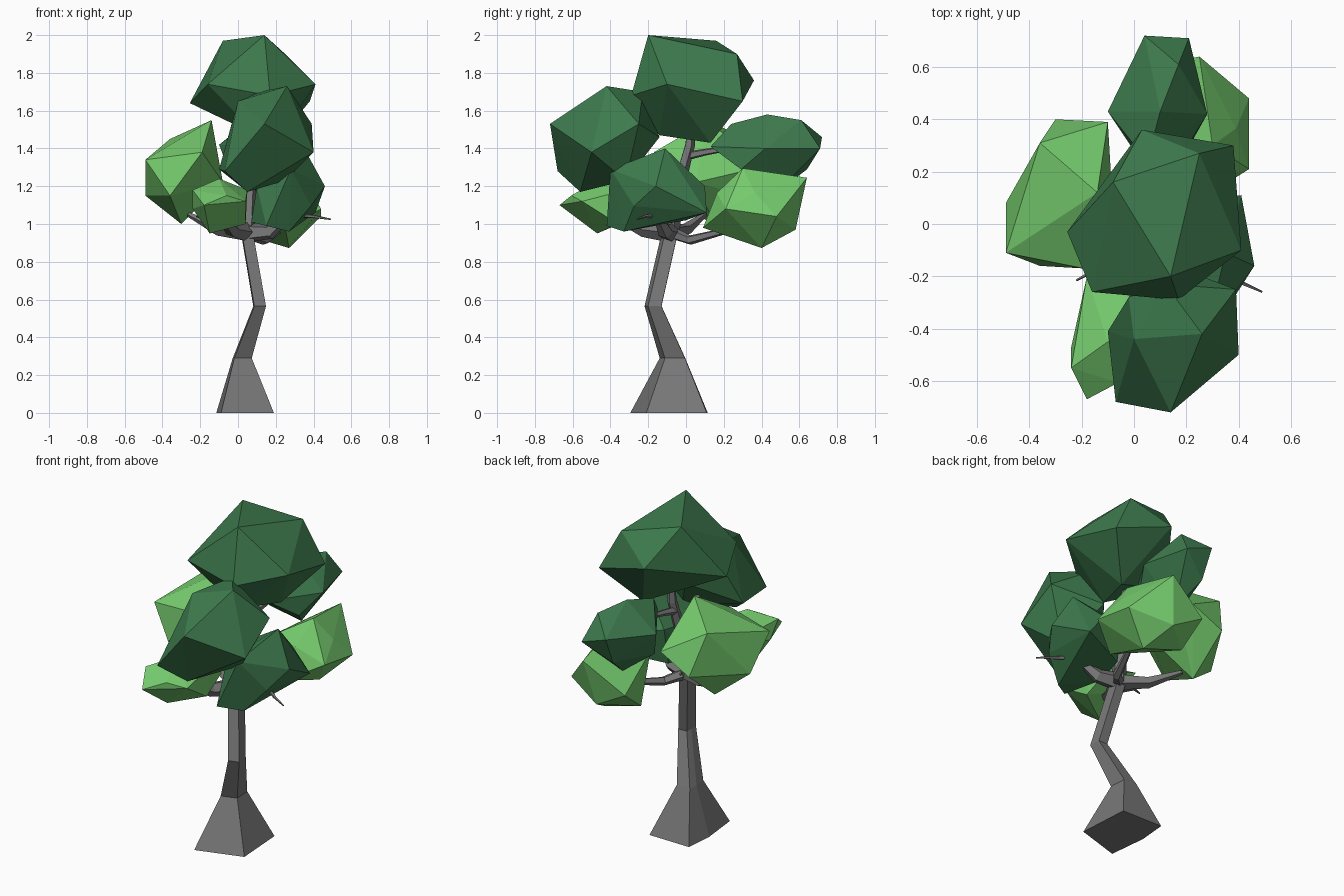
import bpy, bmesh
from math import cos, sin, tau
from mathutils import Vector

cube = bpy.data.objects.get("Cube")
if cube:
    bpy.data.objects.remove(cube, do_unlink=True)


def material(name, colour):
    mat = bpy.data.materials.new(name)
    mat.use_nodes = True
    mat.diffuse_color = (*colour, 1)
    shader = next(n for n in mat.node_tree.nodes if n.type == 'BSDF_PRINCIPLED')
    shader.inputs["Base Color"].default_value = (*colour, 1)
    shader.inputs["Roughness"].default_value = 0.9
    return mat


bark = material("grey bark", (.19, .19, .19))
dark_leaf = material("dark green leaves", (.047, .195, .075))
light_leaf = material("light green leaves", (.18, .6, .155))


def finish(name, bm, mat):
    bmesh.ops.recalc_face_normals(bm, faces=bm.faces)
    mesh = bpy.data.meshes.new(name)
    bm.to_mesh(mesh)
    bm.free()
    mesh.materials.append(mat)
    obj = bpy.data.objects.new(name, mesh)
    bpy.context.collection.objects.link(obj)


ROUND = [(cos(tau * k / 5), sin(tau * k / 5)) for k in range(5)]


def limb(name, path, sizes, section=ROUND, level=False):
    """Tapered, faceted limb along a path; level keeps its rings horizontal."""
    bm = bmesh.new()
    points = [Vector(p) for p in path]
    rings = []
    for i, (point, size) in enumerate(zip(points, sizes)):
        along = points[min(i + 1, len(points) - 1)] - points[max(i - 1, 0)]
        turn = along.to_track_quat('Z', 'Y')
        offsets = [Vector((x, y, 0)) * size for x, y in section]
        rings.append([bm.verts.new(point + (o if level else turn @ o)) for o in offsets])
    for low, high in zip(rings, rings[1:]):
        for k in range(len(section)):
            n = (k + 1) % len(section)
            bm.faces.new((low[k], low[n], high[n], high[k]))
    bm.faces.new(rings[0])
    bm.faces.new(rings[-1])
    finish(name, bm, bark)


def leaf_clump(name, mat, corners):
    """Faceted ball stretched over the corners' extent, its vertices snapped to them."""
    corners = [Vector(c) for c in corners]
    low = Vector(map(min, zip(*corners)))
    high = Vector(map(max, zip(*corners)))
    middle, half = (low + high) / 2, (high - low) / 2
    bm = bmesh.new()
    bmesh.ops.create_icosphere(bm, subdivisions=1, radius=.86)
    for v in bm.verts:
        v.co = middle + v.co * half
    free = list(bm.verts)
    for corner in corners:
        nearest = min(free, key=lambda v: (v.co - corner).length)
        nearest.co = corner
        free.remove(nearest)
    # keep only the convex skin
    bmesh.ops.delete(bm, geom=list(bm.edges), context='EDGES_FACES')
    bmesh.ops.convex_hull(bm, input=list(bm.verts))
    loose = [v for v in bm.verts if not v.link_faces]
    bmesh.ops.delete(bm, geom=loose, context='VERTS')
    finish(name, bm, mat)


# Crooked trunk with a flared, uneven five-sided foot
foot = [(-.12, -.225), (.16, -.14), (.14, .18), (-.13, .185), (-.145, .01)]
limb("trunk", [(.03, -.07, 0), (.02, -.065, .29), (.113, -.17, .565), (.045, -.08, .96)],
     [1, .33, .22, .21], foot, level=True)

# Boughs reaching from the fork into each clump
fork = (.045, -.08, .955)
crown = (.06, -.04, 1.2)
limb("upper_bough", [fork, crown, (.08, .02, 1.42), (.08, .03, 1.62)],
     [.045, .035, .028, .012])
boughs = {
    "front_right": ([fork, (-.03, -.22, .97), (-.1, -.4, 1.05)], .055),
    "left": ([fork, (.17, -.11, .96), (.28, -.16, 1.06)], .055),
    "right": ([fork, (-.1, .0, .97), (-.26, .1, 1.05)], .045),
    "back_left": ([fork, (.14, .02, .915), (.27, .35, 1.0)], .035),
    "front": ([crown, (.1, -.2, 1.3), (.14, -.45, 1.4)], .03),
    "back": ([(.07, 0, 1.36), (.08, .1, 1.38), (.1, .4, 1.43)], .025),
}
for name, (path, size) in boughs.items():
    limb(name + "_bough", path, [size, size * .75, size * .3])
limb("left_twig", [(.26, -.12, 1.05), (.4, -.22, 1.04), (.49, -.26, 1.025)], [.016, .009, .004])
limb("right_twig", [(-.03, -.2, .98), (-.14, -.17, 1.02), (-.22, -.215, 1.04)], [.018, .01, .004])

# Dark leaf clumps
leaf_clump("top_leaves", dark_leaf, [
    (.14, -.2, 2), (-.08, .16, 1.97), (.25, .27, 1.9), (.03, .36, 1.76),
    (.41, -.1, 1.74), (-.255, -.03, 1.64), (-.16, -.26, 1.74), (.17, -.29, 1.68),
    (.38, .3, 1.65), (.2, .13, 1.43), (.1, -.14, 1.47)])
leaf_clump("front_leaves", dark_leaf, [
    (.26, -.42, 1.73), (0, -.44, 1.65), (.14, -.72, 1.53), (.4, -.5, 1.38),
    (-.07, -.68, 1.28), (.05, -.56, 1.17), (-.1, -.41, 1.29), (.39, -.25, 1.53),
    (.12, -.23, 1.7), (.1, -.14, 1.46), (-.02, -.28, 1.58), (.25, -.32, 1.23)])
leaf_clump("back_leaves", dark_leaf, [
    (.04, .72, 1.46), (.21, .71, 1.4), (.17, .61, 1.55), (.28, .42, 1.4),
    (-.1, .43, 1.42), (.1, .43, 1.58), (.1, .47, 1.16), (.1, .13, 1.41),
    (.05, .24, 1.53), (-.04, .36, 1.26)])
leaf_clump("left_leaves", dark_leaf, [
    (.46, -.16, 1.2), (.35, -.11, 1.4), (.28, -.4, 1.29), (.15, -.42, .99),
    (.07, -.2, 1.01), (.41, .11, 1.06), (.3, .1, 1.2), (.27, -.33, .96),
    (.1, -.25, 1.2), (.12, .04, 1.24), (.12, 0, 1.02)])

# Light leaf clumps
leaf_clump("right_leaves", light_leaf, [
    (-.14, .12, 1.55), (-.36, .31, 1.45), (-.49, -.11, 1.34), (-.49, .08, 1.15),
    (-.36, -.16, 1.15), (-.19, -.17, 1.38), (-.3, .15, 1), (-.1, .39, 1.3),
    (-.3, .4, 1.2), (-.08, .05, 1.22)])
leaf_clump("front_right_leaves", light_leaf, [
    (-.18, -.67, 1.1), (-.24, -.55, 1.18), (-.24, -.47, 1.08), (-.15, -.47, .95),
    (-.1, -.45, 1.24), (-.18, -.2, 1.15), (.04, -.36, 1), (.04, -.55, 1.12),
    (.03, -.2, 1.08), (.05, -.32, 1.18)])
leaf_clump("back_left_leaves", light_leaf, [
    (.25, .64, 1.245), (.44, .48, 1.04), (.44, .21, 1.08), (.3, .3, 1.295),
    (.27, .4, .873), (.2, .58, .97), (.25, .09, .98), (.1, .2, 1.18),
    (.01, .42, .95), (0, .59, 1.08)])
